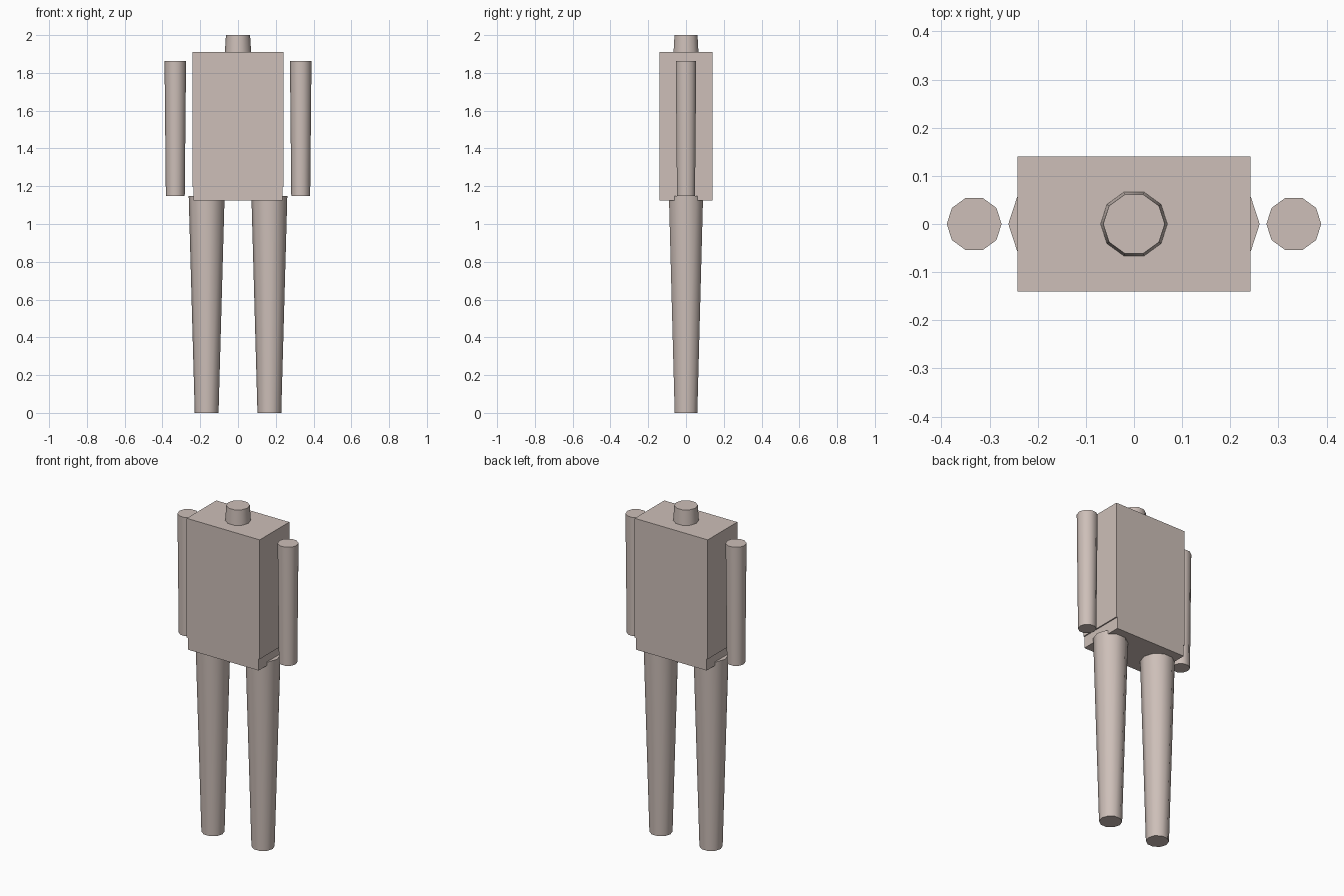
import bpy
import bmesh
import math

old = bpy.data.objects.get("Cube")
if old:
    bpy.data.objects.remove(old, do_unlink=True)

COLOUR = (0.61, 0.52, 0.48, 1.0)
skin = bpy.data.materials.new("warm_beige")
skin.use_nodes = True
skin.diffuse_color = COLOUR
skin.node_tree.nodes["Principled BSDF"].inputs["Base Color"].default_value = COLOUR


def add_object(name, bm, smooth=False):
    """Turn a bmesh into a linked, coloured object."""
    bmesh.ops.recalc_face_normals(bm, faces=bm.faces)
    mesh = bpy.data.meshes.new(name)
    bm.to_mesh(mesh)
    bm.free()
    mesh.materials.append(skin)
    obj = bpy.data.objects.new(name, mesh)
    bpy.context.collection.objects.link(obj)
    if smooth:
        bpy.ops.object.select_all(action="DESELECT")
        obj.select_set(True)
        bpy.context.view_layer.objects.active = obj
        bpy.ops.object.shade_smooth_by_angle(angle=math.radians(40))
    return obj


def tapered_limb(name, x, z_low, z_high, r_low, r_high, sides=10):
    """Ten-sided tapered cylinder with a corner pointing along x."""
    bm = bmesh.new()
    rings = []
    for z, r in ((z_low, r_low), (z_high, r_high)):
        angles = [math.tau * i / sides for i in range(sides)]
        rings.append([bm.verts.new((x + r * math.cos(a), r * math.sin(a), z))
                      for a in angles])
    low, high = rings
    bm.faces.new(low)
    bm.faces.new(high)
    for i in range(sides):
        j = (i + 1) % sides
        bm.faces.new((low[i], low[j], high[j], high[i]))
    return add_object(name, bm, smooth=True)


def torso():
    """Box body, set in slightly at the hips, extruded front to back."""
    half = [(0.235, 1.125), (0.235, 1.195), (0.242, 1.195), (0.242, 1.91)]
    outline = half + [(-x, z) for x, z in reversed(half)]
    bm = bmesh.new()
    front = bm.faces.new([bm.verts.new((x, -0.14, z)) for x, z in outline])
    result = bmesh.ops.extrude_face_region(bm, geom=[front], use_keep_orig=True)
    moved = [v for v in result["geom"] if isinstance(v, bmesh.types.BMVert)]
    bmesh.ops.translate(bm, verts=moved, vec=(0, 0.28, 0))
    return add_object("torso", bm)


# Body and neck
torso()
tapered_limb("neck", 0, 1.90, 2.0, 0.07, 0.064)

# Arms and legs on both sides
for side, sign in (("left", 1), ("right", -1)):
    tapered_limb(side + "_arm", sign * 0.332, 1.148, 1.862, 0.05, 0.057)
    tapered_limb(side + "_leg", sign * 0.166, 0, 1.147, 0.063, 0.095)
